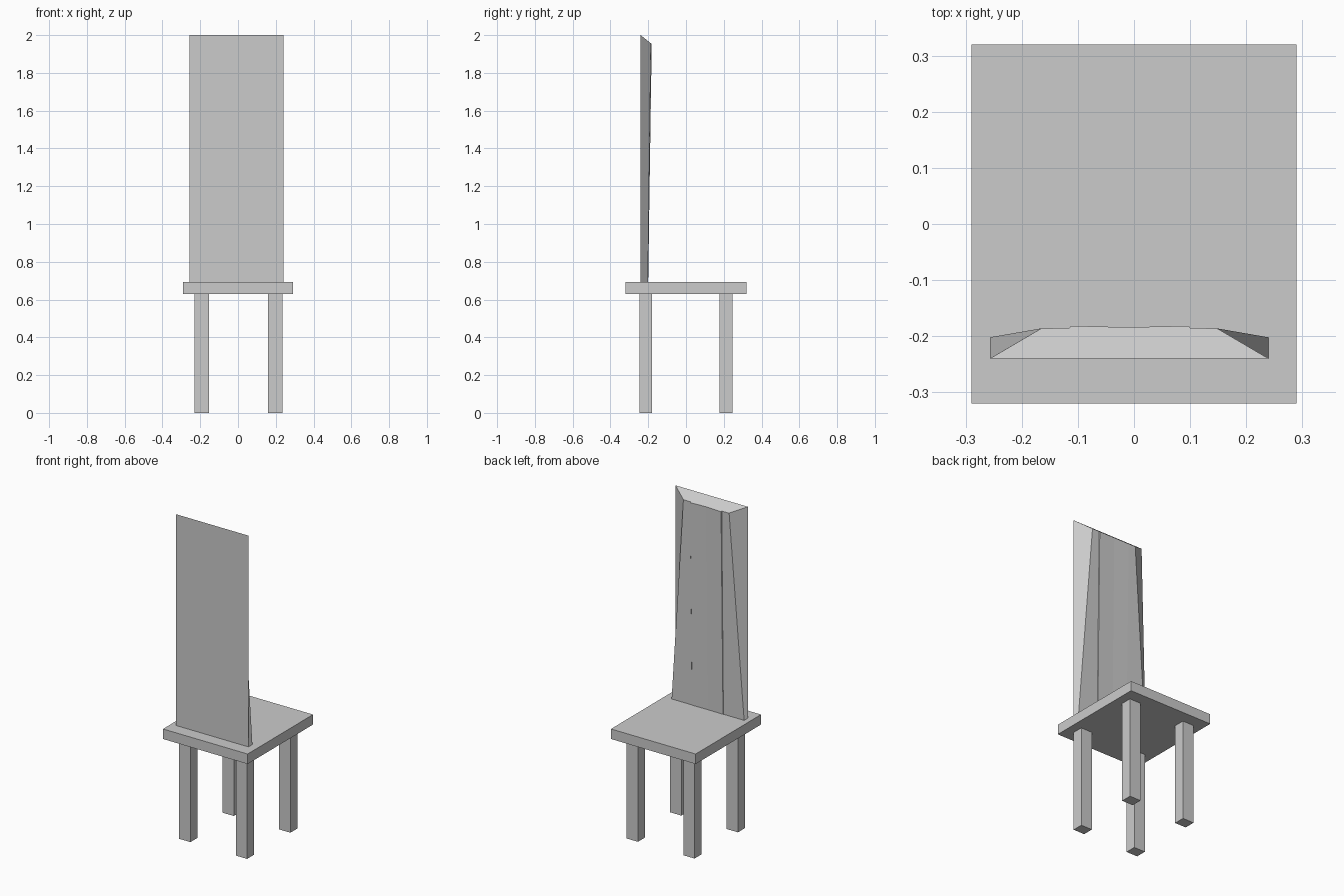
import bpy, bmesh

if "Cube" in bpy.data.objects:
    bpy.data.objects.remove(bpy.data.objects["Cube"])


def box(name, x, y, z):
    """Box from (min, max) ranges on each axis."""
    bpy.ops.mesh.primitive_cube_add(
        size=1, location=[(a + b) / 2 for a, b in (x, y, z)])
    ob = bpy.context.object
    ob.name = name
    ob.scale = [b - a for a, b in (x, y, z)]
    bpy.ops.object.transform_apply(location=False, rotation=False, scale=True)
    return ob


# Seat slab
box("seat", (-0.29, 0.29), (-0.32, 0.32), (0.63, 0.692))

# Four square legs
for side, x in (("left", (-0.23, -0.153)), ("right", (0.158, 0.235))):
    for end, y in (("front", (-0.247, -0.18)), ("back", (0.177, 0.245))):
        box(f"{end}_{side}_leg", x, y, (0, 0.63))

# Tall backrest: flat front, inner face narrowing upward, with a shallow
# raised centre panel; the top edge slopes down towards the seat side
FRONT_Y = -0.24
XL, XR = -0.257, 0.24
panel = [(0.100, -0.0015), (0.098, 0.0025), (-0.01, 0.0), (-0.113, 0.0025), (-0.115, -0.0015)]
bottom = [(XL, FRONT_Y), (XR, FRONT_Y), (XR, -0.202)]
bottom += [(x, -0.2015 + d * 0.5) for x, d in panel] + [(XL, -0.202)]
top = [(XL, FRONT_Y), (XR, FRONT_Y), (0.148, -0.186)]
top += [(x, -0.184 + d) for x, d in panel] + [(-0.165, -0.186)]

bm = bmesh.new()
low = [bm.verts.new((x, y, 0.69)) for x, y in bottom]
high = [bm.verts.new((x, y, 2.0 - (y - FRONT_Y) * 0.8)) for x, y in top]
n = len(low)
bm.faces.new(low[::-1])
bm.faces.new(high)
for i in range(n):
    j = (i + 1) % n
    bm.faces.new((low[i], low[j], high[j], high[i]))
bmesh.ops.recalc_face_normals(bm, faces=bm.faces)
mesh = bpy.data.meshes.new("backrest")
bm.to_mesh(mesh)
bm.free()
bpy.context.collection.objects.link(bpy.data.objects.new("backrest", mesh))
